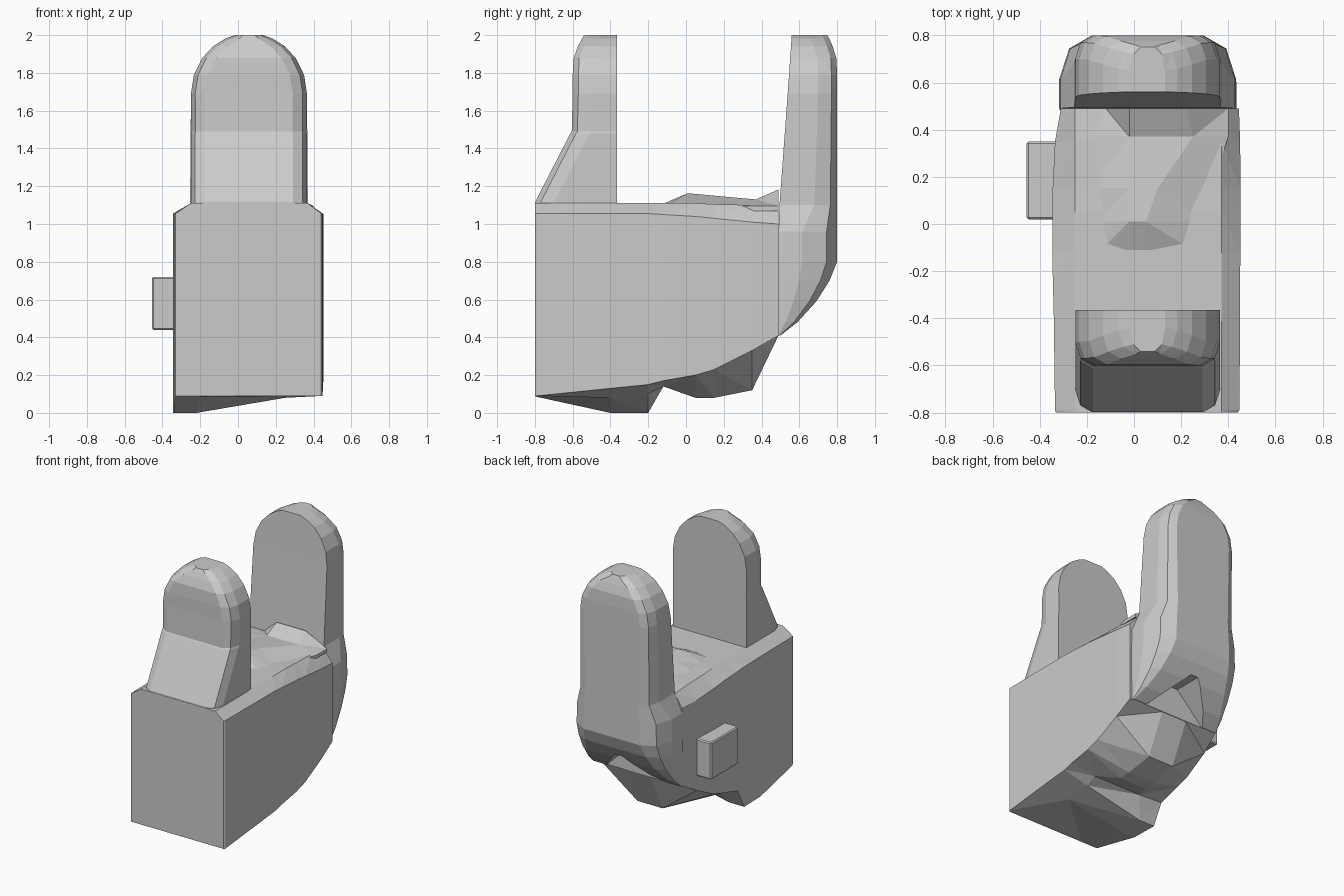
import bpy, bmesh, math

CX = 0.058  # centre line of the uprights


def loft(name, rings):
    """Skin a list of equal-length point rings and cap both ends."""
    bm = bmesh.new()
    vs = [[bm.verts.new(p) for p in r] for r in rings]
    n = len(rings[0])
    for a, b in zip(vs, vs[1:]):
        for i in range(n):
            j = (i + 1) % n
            bm.faces.new((a[i], a[j], b[j], b[i]))
    bm.faces.new(vs[0])
    bm.faces.new(vs[-1])
    bmesh.ops.remove_doubles(bm, verts=bm.verts, dist=0.0005)
    bmesh.ops.triangulate(bm, faces=[f for f in bm.faces if len(f.verts) == 4])
    bmesh.ops.recalc_face_normals(bm, faces=bm.faces)
    me = bpy.data.meshes.new(name)
    bm.to_mesh(me)
    bm.free()
    ob = bpy.data.objects.new(name, me)
    bpy.context.collection.objects.link(ob)
    return ob


def slab(z, w, flat, round_y, c):
    """Horizontal ring: flat edge on one side, chamfered corners on the other."""
    s = 1 if round_y > flat else -1
    c = min(c, abs(round_y - flat) * 0.6)
    k = min(c * 0.75, w * 0.6)
    l, r = CX - w, CX + w
    m = c * 0.3  # middle point rounds the corner
    return [(l, flat, z), (r, flat, z), (r, round_y - s * c, z),
            (r - k * 0.3, round_y - s * m, z), (r - k, round_y, z),
            (l + k, round_y, z), (l + k * 0.3, round_y - s * m, z),
            (l, round_y - s * c, z)]


def dome(flat_lo, flat_hi, y, tuck, c):
    """Rings for a rounded upright end reaching z = 2."""
    out = []
    for a in (0, 18, 36, 52, 66, 76):
        t = math.radians(a)
        z = 1.69 + 0.31 * math.sin(t) / math.sin(math.radians(76))
        f = (z - 1.0)
        out.append(slab(z, 0.307 * math.cos(t), flat_lo + (flat_hi - flat_lo) * f,
                        y + tuck * max(0, (z - 1.85) / 0.15) ** 1.5, c))
    return out


# Main body: cross-sections from front to back
# y, left, right, side bottom left/right, shoulder z, top z, keel (x1, z1, x2, z2)
sections = [
    (-0.80, -0.33, 0.44, 0.09, 0.09, 1.055, 1.11, -0.20, 0.09, 0.25, 0.09),
    (-0.79, -0.335, 0.447, 0.085, 0.09, 1.055, 1.11, -0.20, 0.085, 0.25, 0.09),
    (-0.40, -0.34, 0.45, 0.00, 0.13, 1.055, 1.11, -0.22, 0.00, 0.25, 0.08),
    (-0.20, -0.345, 0.45, 0.00, 0.15, 1.055, 1.11, -0.22, 0.00, 0.25, 0.10),
    (-0.12, -0.345, 0.452, 0.15, 0.17, 1.05, 1.11, -0.15, 0.14, 0.25, 0.14),
    (0.05, -0.345, 0.452, 0.20, 0.20, 1.04, 1.11, -0.06, 0.08, 0.17, 0.08),
    (0.15, -0.345, 0.452, 0.23, 0.23, 1.03, 1.105, -0.06, 0.08, 0.17, 0.08),
    (0.35, -0.335, 0.45, 0.33, 0.33, 1.01, 1.10, -0.05, 0.12, 0.16, 0.12),
    (0.49, -0.31, 0.445, 0.41, 0.41, 1.00, 1.09, -0.05, 0.41, 0.16, 0.41),
]
loft("body", [[(l, y, bl), (l, y, sh), (-0.25, y, t), (0.37, y, t), (r, y, sh),
               (r, y, br), (k2, y, z2), (k1, y, z1)]
              for y, l, r, bl, br, sh, t, k1, z1, k2, z2 in sections])

# Raised ridge on top of the body
ridge = [(-0.11, -0.14, -0.02, 0.05, 0.25, 1.112), (0.01, -0.16, -0.02, 0.05, 0.29, 1.163),
         (0.15, -0.18, -0.02, 0.10, 0.33, 1.15), (0.37, -0.18, -0.02, 0.25, 0.40, 1.13),
         (0.49, -0.12, -0.02, 0.22, 0.40, 1.183)]
loft("top_ridge", [[(a, y, 1.07), (a, y, 1.095), (b, y, z), (c, y, z), (d, y, 1.095), (d, y, 1.07)]
                   for y, a, b, c, d, z in ridge])

# Front upright with its sloping foot
loft("front_upright",
     [slab(1.08, 0.307, -0.365, -0.80, 0.09), slab(1.12, 0.307, -0.365, -0.797, 0.10),
      slab(1.48, 0.307, -0.365, -0.612, 0.10), slab(1.49, 0.305, -0.365, -0.605, 0.10)]
     + dome(-0.365, -0.365, -0.60, 0.06, 0.10))

# Back upright, curving under to meet the body
back = loft("back_upright",
            [slab(0.41, 0.37, 0.48, 0.50, 0.1), slab(0.48, 0.372, 0.485, 0.59, 0.1),
             slab(0.59, 0.374, 0.488, 0.69, 0.14), slab(0.70, 0.376, 0.49, 0.76, 0.18),
             slab(0.80, 0.375, 0.49, 0.80, 0.20), slab(0.96, 0.37, 0.49, 0.80, 0.20),
             slab(1.10, 0.312, 0.495, 0.80, 0.12)]
            + dome(0.49, 0.56, 0.80, -0.05, 0.10))

# Wedge notch beneath the back upright
notch = loft("notch_cutter", [[(-0.25, y, 0.35), (0.37, y, 0.35), (0.09, y, 0.63), (0.03, y, 0.63)]
                              for y in (0.495, 0.9)])
notch.hide_render = True
notch.hide_viewport = True
cut = back.modifiers.new("notch", "BOOLEAN")
cut.operation = "DIFFERENCE"
cut.object = notch

# Small block on the left side
bpy.ops.mesh.primitive_cube_add(size=1, location=(-0.3875, 0.185, 0.58))
block = bpy.context.object
block.name = "side_block"
block.scale = (0.135, 0.33, 0.28)
bpy.ops.object.transform_apply(location=False, scale=True)
bev = block.modifiers.new("edge", "BEVEL")
bev.width = 0.008
bev.segments = 1
